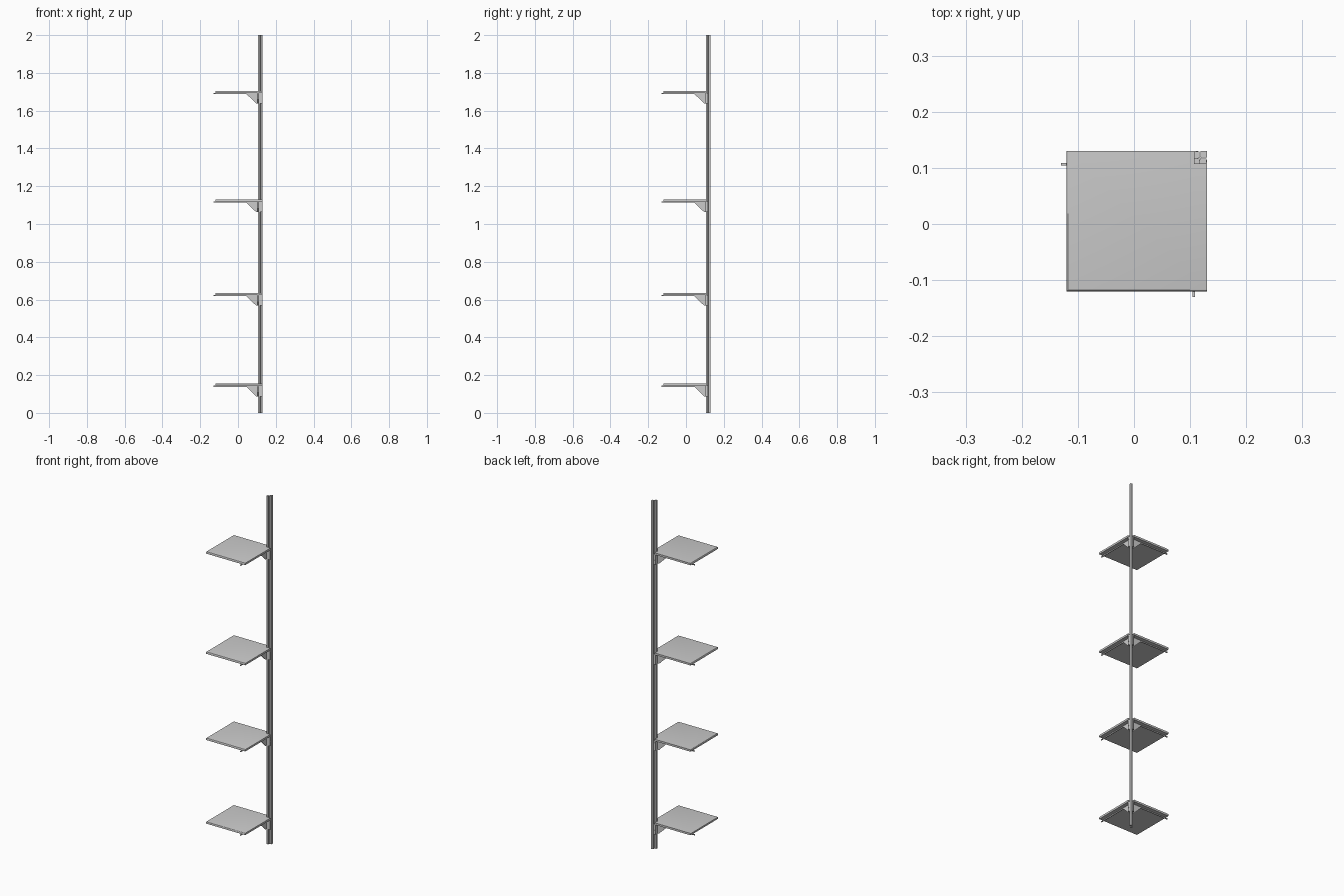
import bpy, bmesh, math

if "Cube" in bpy.data.objects:
    bpy.data.objects.remove(bpy.data.objects["Cube"])

def prism(name, pts, lo, hi, place):
    """Extrude a 2D outline between lo and hi; place(u, v, w) gives the 3D point."""
    bm = bmesh.new()
    a = [bm.verts.new(place(u, v, lo)) for u, v in pts]
    b = [bm.verts.new(place(u, v, hi)) for u, v in pts]
    n = len(pts)
    bm.faces.new(a)
    bm.faces.new(b)
    for i in range(n):
        bm.faces.new((a[i], a[(i + 1) % n], b[(i + 1) % n], b[i]))
    bmesh.ops.recalc_face_normals(bm, faces=bm.faces)
    me = bpy.data.meshes.new(name)
    bm.to_mesh(me)
    bm.free()
    ob = bpy.data.objects.new(name, me)
    bpy.context.collection.objects.link(ob)
    return ob

def upright(u, v, w):
    return (u, v, w)

def mirrored(pts):
    """Complete an outline that is symmetric about the x = y diagonal."""
    return pts + [(y, x) for x, y in reversed(pts) if abs(x - y) > 1e-6]

def rod(name, p, radius, depth, along_x):
    rot = (0, math.pi / 2, 0) if along_x else (math.pi / 2, 0, 0)
    bpy.ops.mesh.primitive_cylinder_add(vertices=12, radius=radius, depth=depth,
                                        location=p, rotation=rot)
    bpy.context.object.name = name

# Corner post: two square ribs joined by a diagonal web, a slot on each side
half = [(0.107, 0.107), (0.117, 0.107), (0.117, 0.1145), (0.1205, 0.1185),
        (0.130, 0.1185), (0.130, 0.130)]
prism("corner_post", mirrored(half), 0, 2, upright)

for i, top in enumerate((0.155, 0.635, 1.130, 1.705), 1):
    # Shelf board with a notch at the post corner and rounded top edges
    under = top - 0.011
    shelf = prism(f"shelf_{i}", [(-0.12, -0.12), (0.13, -0.12), (0.13, 0.108),
                                 (0.108, 0.108), (0.108, 0.13), (-0.12, 0.13)],
                  under, top, upright)
    bm = bmesh.new()
    bm.from_mesh(shelf.data)
    edges = [e for e in bm.edges
             if all(v.co.z > top - 1e-5 for v in e.verts)
             and (all(v.co.x < -0.119 for v in e.verts)
                  or all(v.co.y < -0.119 for v in e.verts))]
    bmesh.ops.bevel(bm, geom=edges, offset=0.004, segments=3, profile=0.5,
                    affect='EDGES')
    bm.to_mesh(shelf.data)
    bm.free()
    bpy.ops.object.select_all(action='DESELECT')
    shelf.select_set(True)
    bpy.context.view_layer.objects.active = shelf
    bpy.ops.object.shade_smooth_by_angle()

    low = top - 0.067
    arm = [(-0.13, under), (-0.13, under - 0.006), (0.045, under - 0.006),
           (0.096, low), (0.108, low), (0.108, under)]
    for side in ("back", "right"):
        swap = side == "right"

        def place(u, v, w, swap=swap):
            return (w, u, v) if swap else (u, w, v)

        def flat(u, v, w, swap=swap):
            return (v, u, w) if swap else (u, v, w)

        # Thin bracket arm with its triangular gusset
        prism(f"bracket_arm_{side}_{i}", arm, 0.1045, 0.1085, place)
        # Clamp jaw that grips the post slot
        prism(f"clamp_jaw_{side}_{i}", [(0.1165, 0.1075), (0.129, 0.1075),
              (0.129, 0.1165), (0.1195, 0.1165), (0.1165, 0.1135)],
              low, under, flat)
        # Clamp web along the inner face of the post
        prism(f"clamp_web_{side}_{i}", [(0.104, 0.1045), (0.126, 0.1045),
              (0.126, 0.1075), (0.104, 0.1075)], low, under, flat)
        # Clamp screws
        for dz in (0.024, 0.046):
            rod(f"clamp_screw_{side}_{i}", flat(0.129, 0.112, top - dz),
                0.0025, 0.002, not swap)
